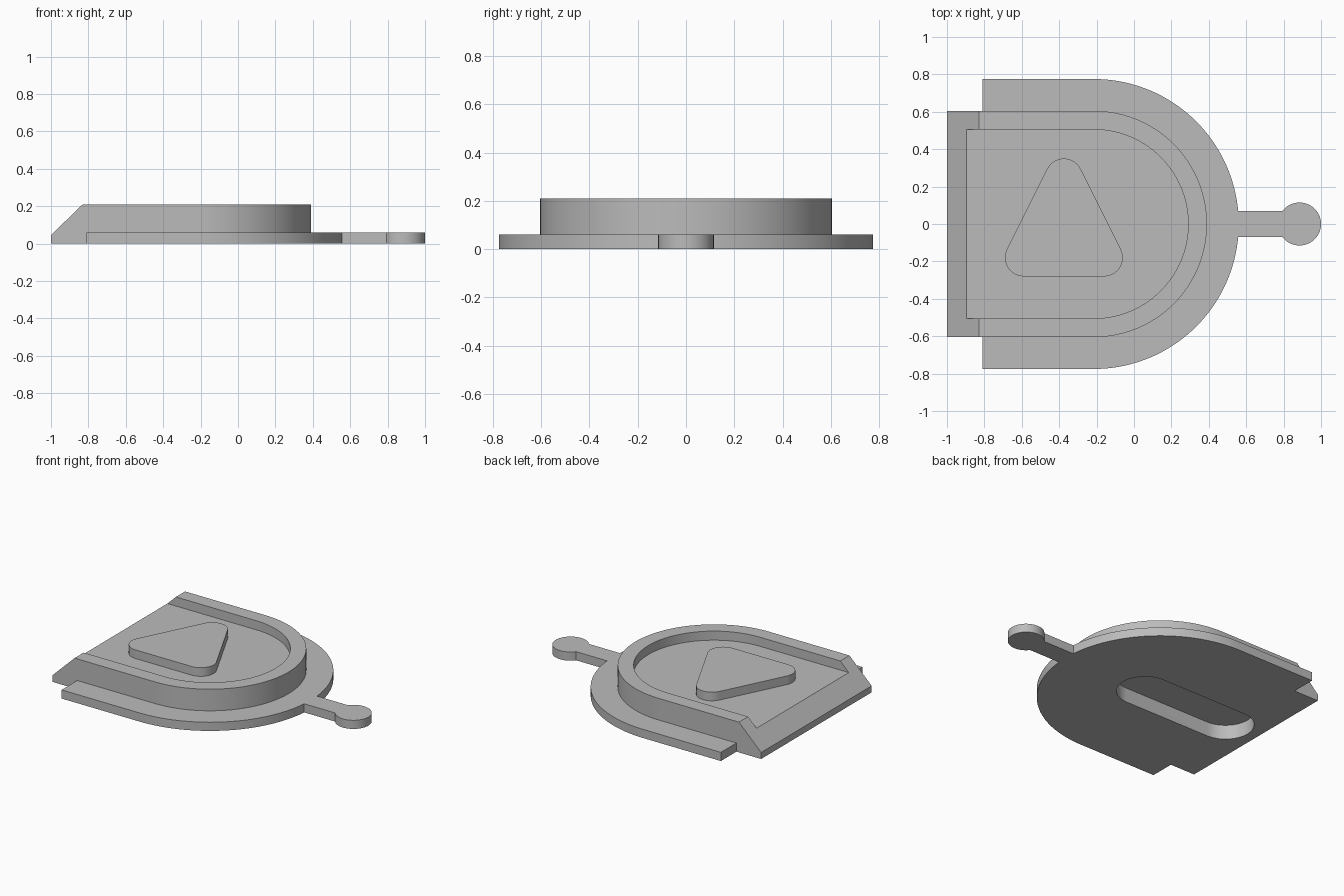
import bpy, bmesh
from math import cos, sin, pi, asin

cube = bpy.data.objects.get("Cube")
if cube:
    bpy.data.objects.remove(cube, do_unlink=True)

grey = bpy.data.materials.new("plain grey")
grey.use_nodes = True
colour = (0.5, 0.5, 0.5, 1)
grey.diffuse_color = colour
grey.node_tree.nodes["Principled BSDF"].inputs["Base Color"].default_value = colour

ARC_X = -0.215      # shared centre of the rounded end
TOP = 0.21
FLOOR = 0.147


def arc(cx, cy, r, start, end, steps=48):
    return [(cx + r * cos(start + (end - start) * i / steps),
             cy + r * sin(start + (end - start) * i / steps)) for i in range(steps + 1)]


def prism(name, outline, z0, z1):
    """Extrude a counter-clockwise outline from z0 to z1."""
    bm = bmesh.new()
    face = bm.faces.new([bm.verts.new((x, y, z0)) for x, y in outline])
    new = bmesh.ops.extrude_face_region(bm, geom=[face])["geom"]
    verts = [g for g in new if isinstance(g, bmesh.types.BMVert)]
    bmesh.ops.translate(bm, verts=verts, vec=(0, 0, z1 - z0))
    bmesh.ops.recalc_face_normals(bm, faces=bm.faces)
    mesh = bpy.data.meshes.new(name)
    bm.to_mesh(mesh)
    bm.free()
    mesh.materials.append(grey)
    obj = bpy.data.objects.new(name, mesh)
    bpy.context.collection.objects.link(obj)
    return obj


def d_shape(back, r):
    """Straight-sided outline with a half-round end towards +x."""
    return [(back, -r)] + arc(ARC_X, 0, r, -pi / 2, pi / 2, 72) + [(back, r)]


def activate(obj):
    bpy.ops.object.select_all(action="DESELECT")
    obj.select_set(True)
    bpy.context.view_layer.objects.active = obj


def combine(target, tool, operation):
    mod = target.modifiers.new(operation.lower(), "BOOLEAN")
    mod.operation, mod.solver, mod.object = operation, "EXACT", tool
    activate(target)
    bpy.ops.object.modifier_apply(modifier=mod.name)
    bpy.data.objects.remove(tool, do_unlink=True)


# Raised body, with its straight end sloped off
body = prism("cover_body", d_shape(-1, 0.605), 0, TOP)
slope = prism("slope_cutter", [(-1.1, -0.052), (-0.73, 0.307), (-1.1, 0.307)], -1, 1)
slope.rotation_euler.x = pi / 2
bpy.context.view_layer.update()
combine(body, slope, "DIFFERENCE")

# Recess, open towards the sloped end
combine(body, prism("recess_cutter", d_shape(-1.2, 0.505), FLOOR, 0.5), "DIFFERENCE")

# Flange with the pull tab and its round end in one outline
R, HALF, KNOB_X, KNOB_R = 0.775, 0.07, 0.885, 0.115
a, k = asin(HALF / R), asin(HALF / KNOB_R)
outline = ([(-0.81, -R)] + arc(ARC_X, 0, R, -pi / 2, -a)
           + arc(KNOB_X, 0, KNOB_R, k - pi, pi - k)
           + arc(ARC_X, 0, R, a, pi / 2) + [(-0.81, R)])
combine(body, prism("flange", outline, 0, 0.06), "UNION")

# Long rounded pocket underneath
slot = arc(-0.09, 0, 0.18, -pi / 2, pi / 2, 32) + arc(-0.75, 0, 0.18, pi / 2, 1.5 * pi, 32)
combine(body, prism("slot_cutter", slot, -0.1, 0.1), "DIFFERENCE")

# Rounded triangular pad on the recess floor
tilt = 0.464
pad_outline = (arc(-0.375, 0.25, 0.1, tilt, pi - tilt, 16)
               + arc(-0.59, -0.18, 0.1, pi - tilt, 1.5 * pi, 16)
               + arc(-0.16, -0.18, 0.1, -pi / 2, tilt, 16))
pad = prism("triangle_pad", pad_outline, FLOOR - 0.01, TOP - 0.003)

for obj in (body, pad):
    activate(obj)
    bpy.ops.object.shade_smooth_by_angle(angle=pi / 6)
